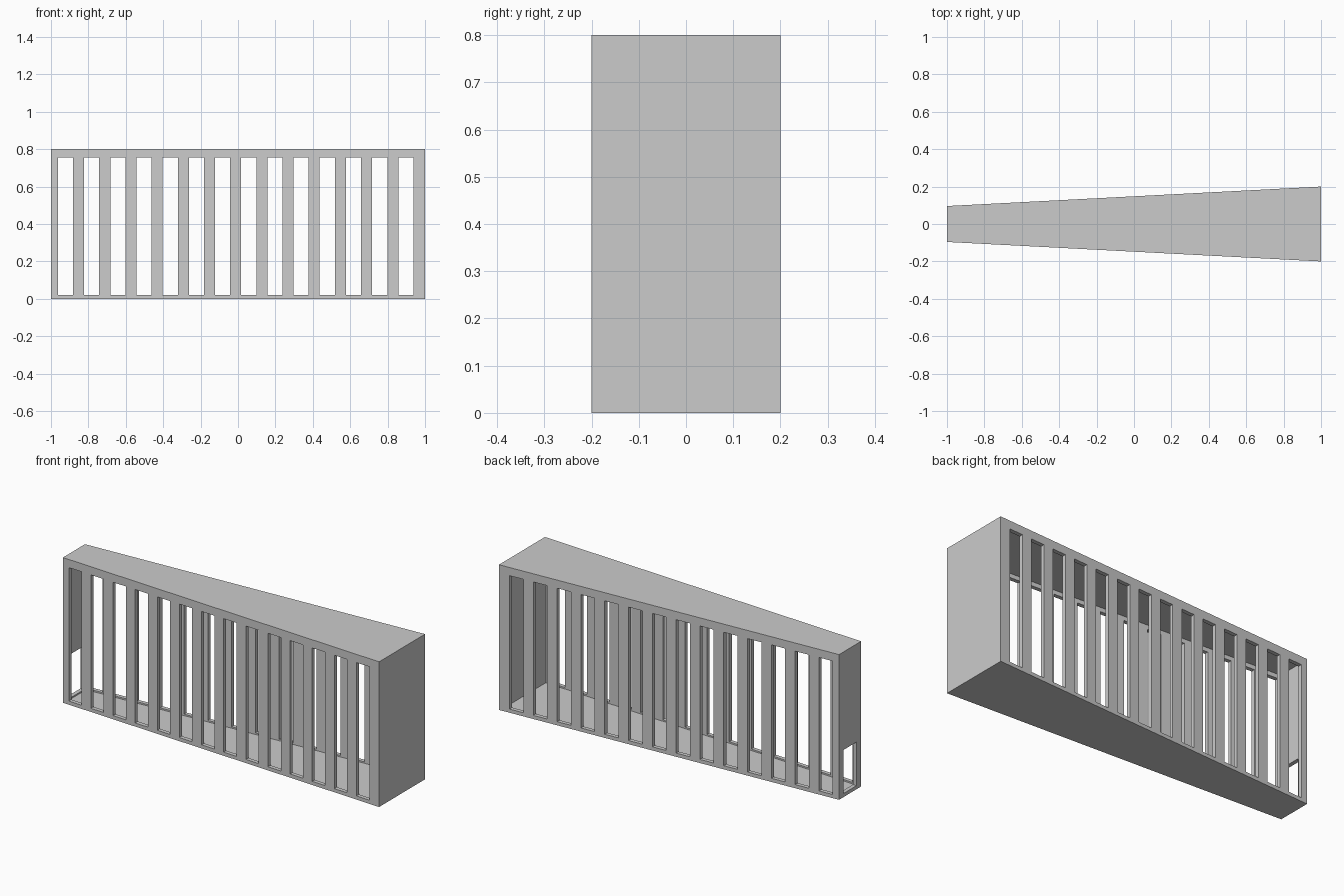
import bpy, bmesh

if "Cube" in bpy.data.objects:
    bpy.data.objects.remove(bpy.data.objects["Cube"])

grey = bpy.data.materials.new("light grey")
grey.diffuse_color = (0.6, 0.6, 0.6, 1)
grey.use_nodes = True
grey.node_tree.nodes["Principled BSDF"].inputs["Base Color"].default_value = grey.diffuse_color


def half_width(x):
    # depth tapers from the wide right end to the narrow left end
    return 0.148 + 0.052 * x


def add_block(bm, x0, x1, w0, w1, z0, z1):
    """Block with half width w0 at x0 and w1 at x1."""
    geom = bmesh.ops.create_cube(bm, size=2)
    for v in geom["verts"]:
        left = v.co.x < 0
        v.co.y *= w0 if left else w1
        v.co.x = x0 if left else x1
        v.co.z = z0 if v.co.z < 0 else z1


def make_object(name, blocks):
    bm = bmesh.new()
    for b in blocks:
        add_block(bm, *b)
    bmesh.ops.recalc_face_normals(bm, faces=bm.faces)
    mesh = bpy.data.meshes.new(name)
    bm.to_mesh(mesh)
    bm.free()
    mesh.materials.append(grey)
    ob = bpy.data.objects.new(name, mesh)
    bpy.context.collection.objects.link(ob)
    return ob


WALL = 0.022

# tapered outer case
case = make_object("slatted_case", [
    (-1, 1, half_width(-1), half_width(1), 0, 0.8)])

# hollow interior
xi = 1 - WALL
hollow = make_object("hollow_cutter", [
    (-xi, xi, half_width(-xi) - WALL, half_width(xi) - WALL, 0.012, 0.778)])

# fourteen upright slots through the front and back walls
slots = make_object("slot_cutter", [
    (-0.963 + 0.14 * i, -0.882 + 0.14 * i, 0.4, 0.4, 0.02, 0.755)
    for i in range(14)])

# low opening in the narrow end
opening = make_object("end_opening_cutter", [
    (-1.1, -0.97, 0.056, 0.056, 0.02, 0.26)])

cutters = [hollow, slots, opening]
for c in cutters:
    c.hide_render = True
    mod = case.modifiers.new(c.name, 'BOOLEAN')
    mod.operation = 'DIFFERENCE'
    mod.solver = 'EXACT'
    mod.object = c

# bake the cuts and drop the cutters
bpy.context.view_layer.update()
deps = bpy.context.evaluated_depsgraph_get()
result = bpy.data.meshes.new_from_object(case.evaluated_get(deps))
case.modifiers.clear()
case.data = result
for c in cutters:
    bpy.data.objects.remove(c)
for p in case.data.polygons:
    p.use_smooth = False
    p.material_index = 0
